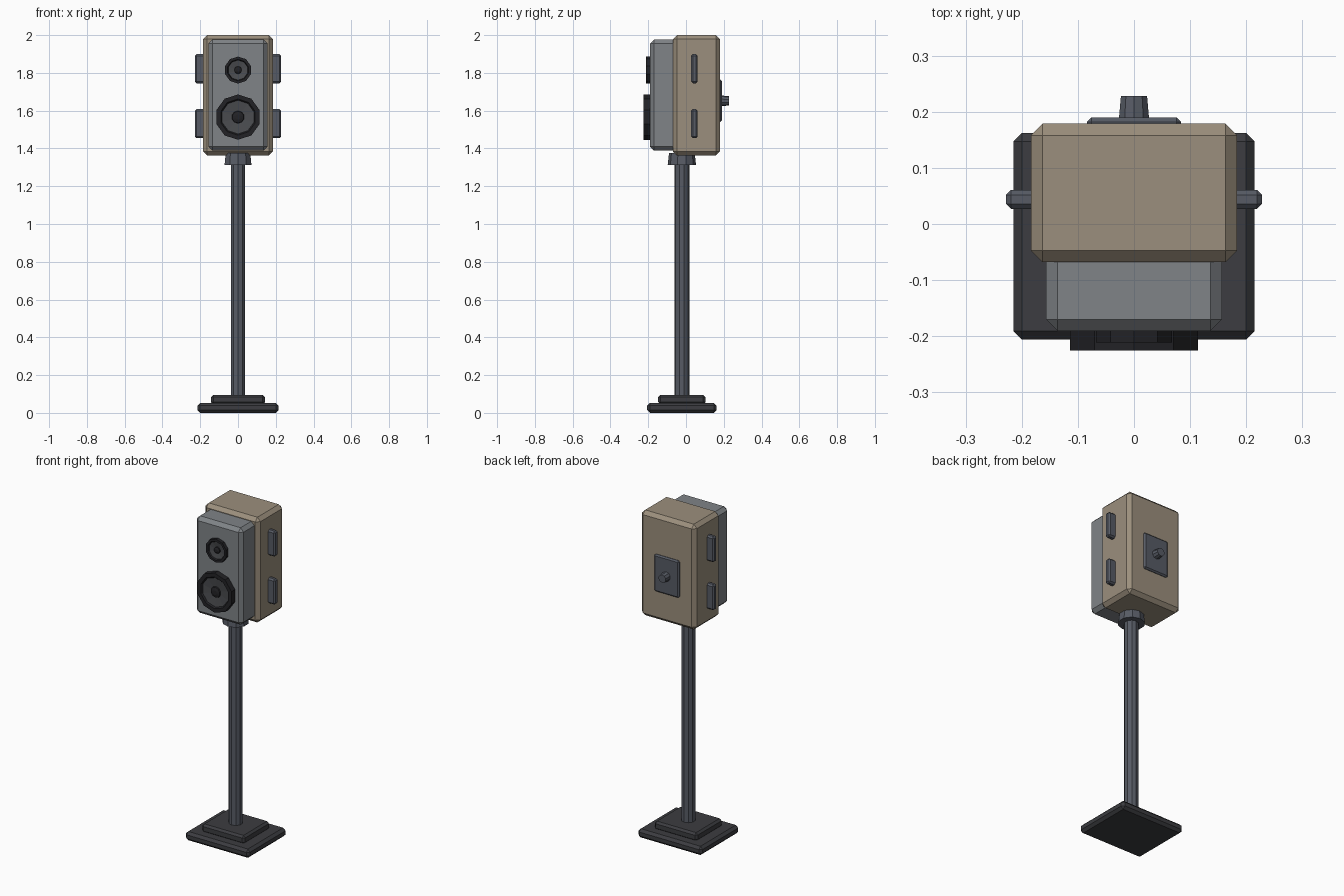
import bpy, bmesh
from math import sin, cos, pi

if "Cube" in bpy.data.objects:
    bpy.data.objects.remove(bpy.data.objects["Cube"])

SIDES = 10
STAND_Y = -0.022


def material(name, r, g, b):
    m = bpy.data.materials.new(name)
    m.diffuse_color = (r, g, b, 1)
    m.use_nodes = True
    m.node_tree.nodes["Principled BSDF"].inputs["Base Color"].default_value = m.diffuse_color
    return m


TAN = material("tan_shell", 0.33, 0.275, 0.205)
GREY = material("grey_panel", 0.215, 0.23, 0.245)
STEEL = material("steel", 0.095, 0.105, 0.13)
DARK = material("dark_base", 0.045, 0.046, 0.052)
BLACK = material("black_rim", 0.016, 0.016, 0.019)
CONE = material("speaker_cone", 0.07, 0.073, 0.08)


def finish(bm, name, *mats):
    bmesh.ops.recalc_face_normals(bm, faces=bm.faces)
    me = bpy.data.meshes.new(name)
    bm.to_mesh(me)
    bm.free()
    for m in mats:
        me.materials.append(m)
    ob = bpy.data.objects.new(name, me)
    bpy.context.collection.objects.link(ob)
    return ob


def box(name, x, y, z, bevel, mat):
    """Chamfered box from (min, max) ranges."""
    bm = bmesh.new()
    bmesh.ops.create_cube(bm, size=1)
    for v in bm.verts:
        v.co = [lo + (c + 0.5) * (hi - lo) for c, (lo, hi) in zip(v.co, (x, y, z))]
    bmesh.ops.bevel(bm, geom=bm.edges[:], offset=bevel, segments=1,
                    profile=0.5, affect='EDGES')
    return finish(bm, name, mat)


def lathe(name, profile, axis, centre, mats, slots=None):
    """Spin (radius, position) points round the y or z axis; ends are capped."""
    bm = bmesh.new()
    rings = []
    for r, h in profile:
        ring = []
        for i in range(SIDES):
            a = 2 * pi * i / SIDES
            u, w = r * sin(a), r * cos(a)
            co = (u, h, w + centre) if axis == 'y' else (u, w + centre, h)
            ring.append(bm.verts.new(co))
        rings.append(ring)
    for k in range(len(rings) - 1):
        for i in range(SIDES):
            j = (i + 1) % SIDES
            f = bm.faces.new((rings[k][i], rings[k][j], rings[k + 1][j], rings[k + 1][i]))
            f.material_index = slots[k] if slots else 0
    bm.faces.new(rings[0])
    bm.faces.new(rings[-1])
    return finish(bm, name, *mats)


# Stepped base plate
box("base_plate", (-0.215, 0.215), (STAND_Y - 0.184, STAND_Y + 0.184), (0, 0.053), 0.015, DARK)
box("base_step", (-0.143, 0.143), (STAND_Y - 0.125, STAND_Y + 0.125), (0.045, 0.096), 0.012, DARK)

# Pole and the collar that holds the cabinet
lathe("pole", [(0.04, 0.09), (0.04, 1.37)], 'z', STAND_Y, [STEEL])
lathe("collar", [(0.075, 1.312), (0.068, 1.375)], 'z', STAND_Y, [STEEL])

# Cabinet shell and front panel
box("cabinet_shell", (-0.184, 0.184), (-0.068, 0.179), (1.362, 2.0), 0.021, TAN)
box("front_panel", (-0.157, 0.157), (-0.191, -0.03), (1.388, 1.976), 0.021, GREY)


# Speakers: raised rim, recessed cone, centre dome
def speaker(name, z, r, front):
    lathe(name,
          [(r, -0.185), (r, front), (0.8 * r, front), (0.74 * r, front + 0.008),
           (0.28 * r, front + 0.014), (0.26 * r, front + 0.007), (0.12 * r, front + 0.002)],
          'y', z, [BLACK, CONE], [0, 0, 0, 1, 0, 0])


speaker("woofer", 1.566, 0.12, -0.225)
speaker("tweeter", 1.815, 0.0715, -0.211)

# Side handles, two on each side
for side, s in (("left", -1), ("right", 1)):
    for level, z in (("lower", 1.531), ("upper", 1.822)):
        box(f"{side}_{level}_handle", tuple(sorted((s * 0.17, s * 0.228))),
            (0.027, 0.061), (z - 0.077, z + 0.077), 0.009, STEEL)

# Back plate with a tapered knob
box("back_plate", (-0.084, 0.084), (0.168, 0.190), (1.54, 1.765), 0.008, STEEL)
lathe("back_knob", [(0.0285, 0.185), (0.0245, 0.228)], 'y', 1.652, [STEEL])
